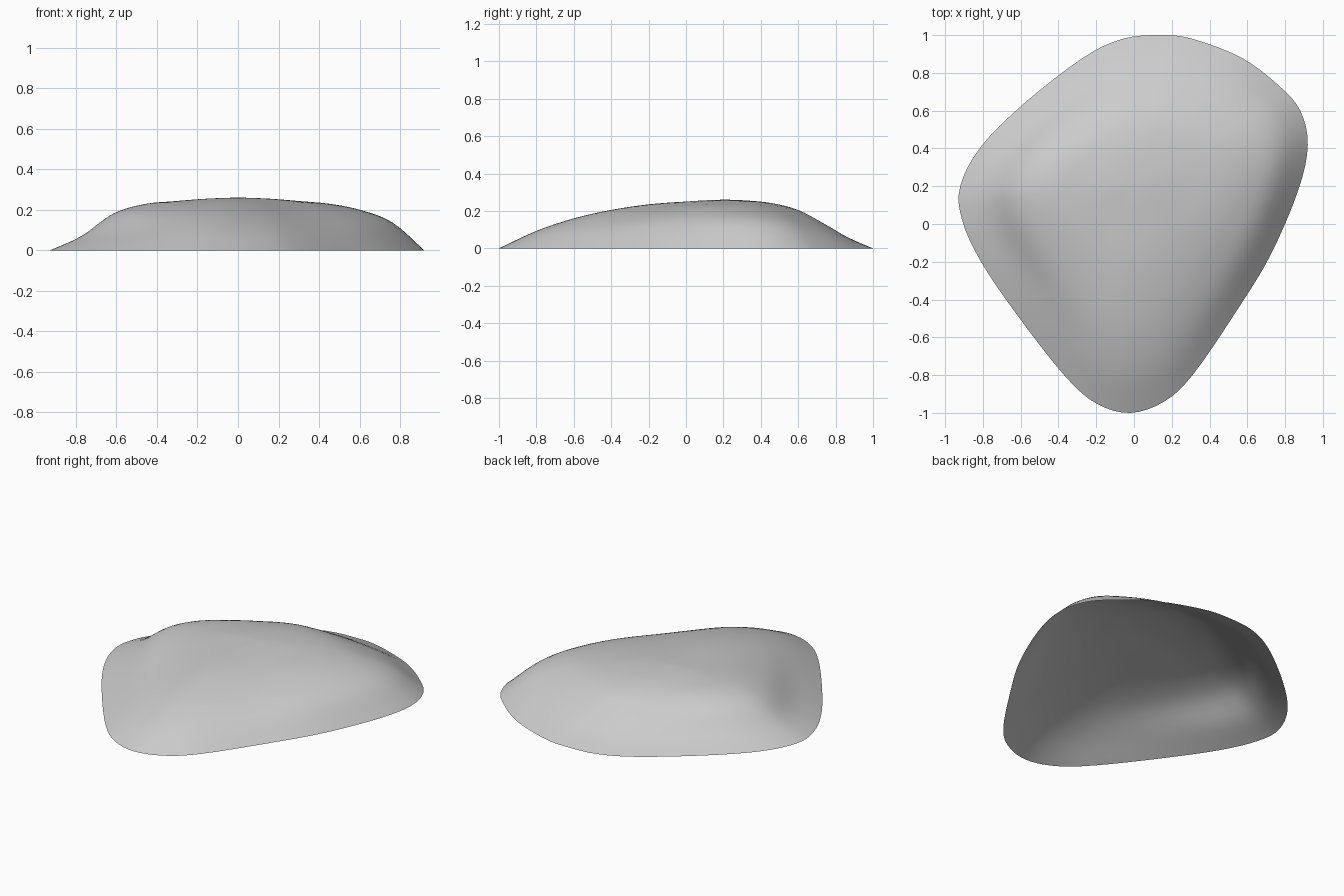
import bpy
import bmesh
import math
from mathutils import Vector

default_cube = bpy.data.objects.get("Cube")
if default_cube:
    bpy.data.objects.remove(default_cube, do_unlink=True)


def make_material(name, colour):
    material = bpy.data.materials.new(name)
    material.use_nodes = True
    material.diffuse_color = colour
    material.node_tree.nodes["Principled BSDF"].inputs["Base Color"].default_value = colour
    return material


def catmull_rom(before, start, end, after, t):
    """Smooth value between start and end; works for floats and vectors."""
    linear = (end - before) * t
    square = (before * 2 - start * 5 + end * 4 - after) * t ** 2
    cube = (start * 3 - before - end * 3 + after) * t ** 3
    return (start * 2 + linear + square + cube) * 0.5


def smooth_loop(points, steps):
    """Closed smooth curve through the given points."""
    count = len(points)
    loop = []
    for i in range(count):
        corners = [points[(i + k) % count] for k in (-1, 0, 1, 2)]
        loop += [catmull_rom(*corners, step / steps) for step in range(steps)]
    return loop


def profile_height(profile, t):
    """Height along one slope; t runs from the crown to the rim."""
    for i in range(len(profile) - 1):
        (t0, h0), (t1, h1) = profile[i], profile[i + 1]
        if t <= t1:
            before = profile[i - 1][1] if i else h1
            after = profile[i + 2][1] if i + 2 < len(profile) else 2 * h1 - h0
            return catmull_rom(before, h0, h1, after, (t - t0) / (t1 - t0))
    return 0.0


# Rounded triangular footprint, clockwise from the back
RIM = [Vector(p) for p in (
    (0.14, 1), (0.31, 0.98), (0.57, 0.88), (0.77, 0.73), (0.88, 0.6),
    (0.92, 0.42), (0.87, 0.18), (0.72, -0.17), (0.53, -0.48), (0.31, -0.8),
    (0.16, -0.94), (-0.02, -1), (-0.2, -0.95), (-0.37, -0.8), (-0.62, -0.48),
    (-0.81, -0.2), (-0.91, 0.02), (-0.92, 0.2), (-0.81, 0.41), (-0.58, 0.64),
    (-0.27, 0.88), (-0.06, 0.98))]

# Slope heights at even steps from the crown to the rim
CROWN = Vector((0, 0.2))
HEIGHTS = {
    "left": (0.26, 0.255, 0.243, 0.23, 0.2, 0.14, 0),
    "back": (0.26, 0.255, 0.24, 0.203, 0.13, 0.052, 0),
    "right": (0.26, 0.255, 0.243, 0.228, 0.18, 0.07, 0),
    "front": (0.26, 0.25, 0.235, 0.205, 0.16, 0.093, 0),
}
SLOPES = [[(i / (len(row) - 1), h) for i, h in enumerate(row)]
          for row in HEIGHTS.values()]


def shell_height(direction, t):
    """Blend the two neighbouring slopes by direction."""
    turn = math.atan2(direction.y, direction.x) / (math.pi / 2) % 4
    index = int(turn) % 4
    blend = turn - int(turn)
    blend = blend * blend * (3 - 2 * blend)
    first = profile_height(SLOPES[index], t)
    second = profile_height(SLOPES[(index + 1) % 4], t)
    return first + (second - first) * blend


def build_shell(name, material, rings):
    bm = bmesh.new()
    rim = smooth_loop(RIM, 4)
    crown = bm.verts.new((CROWN.x, CROWN.y, shell_height(Vector((1, 0)), 0)))
    previous = None
    for ring in range(1, rings + 1):
        t = ring / rings
        current = []
        for point in rim:
            offset = point - CROWN
            place = CROWN + offset * t
            current.append(bm.verts.new((place.x, place.y, shell_height(offset, t))))
        for i in range(len(rim)):
            j = (i + 1) % len(rim)
            if previous:
                bm.faces.new((previous[i], previous[j], current[j], current[i]))
            else:
                bm.faces.new((crown, current[j], current[i]))
        previous = current
    # Outer side faces up; the underside stays open
    bmesh.ops.recalc_face_normals(bm, faces=bm.faces[:])
    bm.normal_update()
    if sum(face.normal.z for face in bm.faces) < 0:
        bmesh.ops.reverse_faces(bm, faces=bm.faces[:])
    mesh = bpy.data.meshes.new(name)
    bm.to_mesh(mesh)
    bm.free()
    mesh.materials.append(material)
    mesh.shade_smooth()
    shell = bpy.data.objects.new(name, mesh)
    bpy.context.collection.objects.link(shell)
    return shell


plain_grey = make_material("plain grey", (0.6, 0.6, 0.6, 1))
build_shell("domed_shell", plain_grey, 24)
